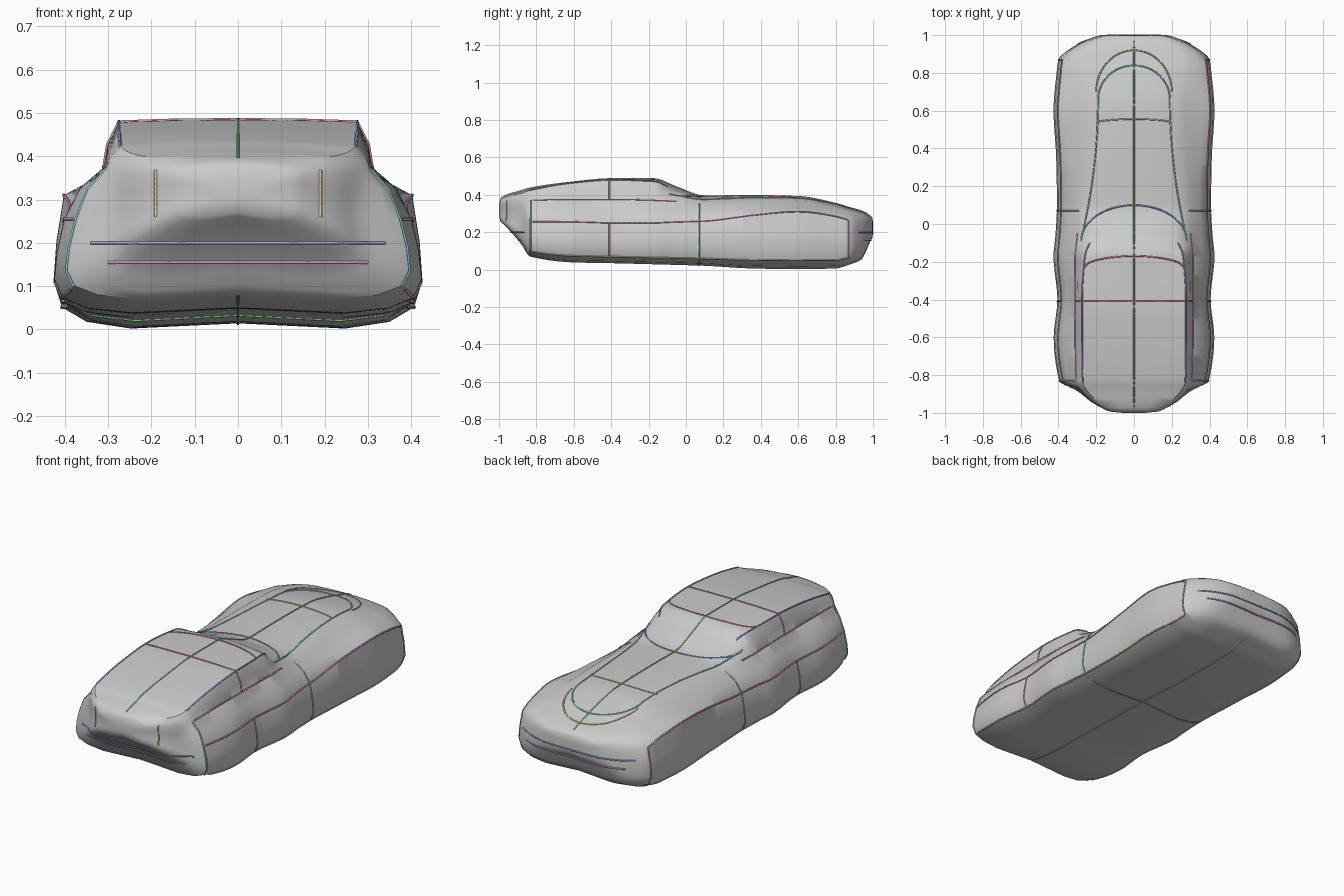
import bpy, bmesh, math
from mathutils import Vector
from mathutils.bvhtree import BVHTree

if "Cube" in bpy.data.objects:
    bpy.data.objects.remove(bpy.data.objects["Cube"])

# Body stations: y, half width, bottom, crease z, deck edge x z, roof/hood edge x z, centre top
S = [
    (-.985, .15, .250, .31, .15, .355, .11, .378, .388),
    (-.94, .23, .205, .275, .22, .360, .19, .394, .405),
    (-.88, .30, .135, .260, .28, .365, .25, .408, .421),
    (-.835, .395, .070, .255, .305, .37, .272, .424, .435),
    (-.60, .425, .038, .255, .310, .375, .275, .465, .468),
    (-.40, .406, .034, .250, .310, .375, .275, .480, .485),
    (-.17, .426, .028, .250, .310, .370, .260, .472, .485),
    (-.06, .416, .025, .255, .300, .365, .220, .425, .445),
    (.10, .408, .020, .260, .290, .352, .200, .383, .393),
    (.35, .412, .006, .290, .290, .350, .195, .386, .395),
    (.60, .426, .002, .310, .290, .350, .195, .380, .390),
    (.80, .410, .006, .285, .290, .330, .190, .348, .353),
    (.87, .400, .025, .265, .285, .315, .180, .328, .332),
    (.94, .320, .055, .250, .250, .295, .150, .308, .312),
    (.97, .26, .115, .240, .220, .282, .130, .295, .299),
    (.99, .20, .160, .230, .170, .268, .110, .280, .285),
]
Y0, Y1 = S[0][0], S[-1][0]


def station(y):
    """Monotone cubic interpolation of all station columns."""
    i = max(k for k in range(len(S) - 1) if S[k][0] <= y + 1e-6 or k == 0)
    h = S[i + 1][0] - S[i][0]
    t = (y - S[i][0]) / h

    def slope(k, c):
        if k in (0, len(S) - 1):
            a = min(k, len(S) - 2)
            return (S[a + 1][c] - S[a][c]) / (S[a + 1][0] - S[a][0])
        a = (S[k][c] - S[k - 1][c]) / (S[k][0] - S[k - 1][0])
        b = (S[k + 1][c] - S[k][c]) / (S[k + 1][0] - S[k][0])
        return 2 * a * b / (a + b) if a * b > 0 else 0

    return [(2*t**3 - 3*t*t + 1) * S[i][c] + (t**3 - 2*t*t + t) * h * slope(i, c)
            + (3*t*t - 2*t**3) * S[i + 1][c] + (t**3 - t*t) * h * slope(i + 1, c)
            for c in range(1, 9)]


def half_ring(y):
    """Right half of a cross-section, keel to roof centre."""
    w, zb, zs, xd, zd, xr, zr, zt = station(y)
    wc = .945 * w
    p = [(0, zb + .012), (.58 * w, zb), (.82 * w, zb + .05 * (zs - zb)),
         (.955 * w, zb + .16 * (zs - zb)),
         (w, zb + .36 * (zs - zb)), (.985 * w, zb + .65 * (zs - zb)), (wc, zs),
         (wc * .6 + xd * .4, zs * .4 + zd * .6), (xd, zd),
         (.75 * xd + .25 * xr, (zd + zr) / 2), (xr, zr),
         (.55 * xr, .3 * zr + .7 * zt), (0, zt)]
    return [Vector((x, y, z)) for x, z in p]


def flip(p):
    return Vector((-p.x, p.y, p.z))


# Body shell: closed loft
bm = bmesh.new()
N = 120
rows = []
for k in range(N + 1):
    h = half_ring(Y0 + (Y1 - Y0) * k / N)
    rows.append([bm.verts.new(p) for p in h + [flip(p) for p in h[-2:0:-1]]])


def cap(row, ys):
    """Concentric shrinking rings that crown an open end."""
    mid = sum((v.co for v in row), Vector()) / len(row)
    out = []
    for s, y in ys:
        out.append([bm.verts.new((v.co.x * s, y, mid.z + (v.co.z - mid.z) * s)) for v in row])
    return out


tail = cap(rows[0], [(.85, -.993), (.4, -1.0)])
nose = cap(rows[-1], [(.85, .997), (.4, 1.0)])
rows = tail[::-1] + rows + nose
for a, b in zip(rows, rows[1:]):
    for i in range(len(a)):
        j = (i + 1) % len(a)
        bm.faces.new((a[i], a[j], b[j], b[i]))
bm.faces.new(rows[0])
bm.faces.new(rows[-1])
bmesh.ops.recalc_face_normals(bm, faces=bm.faces)
tree = BVHTree.FromBMesh(bm)
mesh = bpy.data.meshes.new("body_shell")
bm.to_mesh(mesh)
bm.free()
body = bpy.data.objects.new("body_shell", mesh)
bpy.context.collection.objects.link(body)
bpy.context.view_layer.objects.active = body
body.select_set(True)
bpy.ops.object.shade_smooth_by_angle(angle=math.radians(35))

# Line colours
COLORS = {"green": (.25, .65, .25, 1), "red": (.75, .28, .33, 1), "blue": (.33, .38, .75, 1),
          "teal": (.25, .65, .65, 1), "pink": (.75, .3, .65, 1), "gold": (.75, .6, .3, 1)}
for n, c in COLORS.items():
    COLORS[n] = bpy.data.materials.new(n)
    COLORS[n].diffuse_color = c


def line(name, lines, color):
    """Thin styling lines as one curve object."""
    cu = bpy.data.curves.new(name, 'CURVE')
    cu.dimensions = '3D'
    cu.bevel_depth = .004
    cu.bevel_resolution = 1
    for pts in lines:
        if len(pts) > 1:
            s = cu.splines.new('POLY')
            s.points.add(len(pts) - 1)
            for q, p in zip(s.points, pts):
                q.co = (*p, 1)
    cu.materials.append(COLORS[color])
    bpy.context.collection.objects.link(bpy.data.objects.new(name, cu))


def both(pts):
    return [pts, [flip(p) for p in pts]]


def lengthwise(i, y0, y1, n=60):
    return [half_ring(y0 + (y1 - y0) * k / n)[i] for k in range(n + 1)]


def drape(pts, d):
    """Project points onto the shell along direction d."""
    d = Vector(d)
    hits = [tree.ray_cast(Vector(p) - 3 * d, d)[0] for p in pts]
    return [p for p in hits if p]


def arc(x, y0, y1, n=24):
    """Bow from (-x, y0) through (0, y1) in plan."""
    return [(x * math.sin(a), y0 + (y1 - y0) * math.cos(a), 0)
            for a in (math.pi * (k / n - .5) for k in range(n + 1))]


# Lengthwise lines
line("centre_line", [lengthwise(12, -.97, .97), lengthwise(0, -.83, .9)], "green")
line("roof_edges", both(lengthwise(10, -.84, -.1)), "blue")
line("waist_edges", both(lengthwise(8, -.82, -.05)), "red")
line("fender_creases", both(lengthwise(6, -.82, .87)), "pink")
line("sill_edges", both(lengthwise(3, -.8, .87)), "gold")

# Cross-section lines
line("roof_cross_line", both(half_ring(-.41)[8:]), "red")
line("rear_side_lines", both(half_ring(-.41)[3:7]), "red")
line("door_lines", both(half_ring(.07)[:9]), "green")
line("tail_corners", both(half_ring(-.83)[3:9]), "teal")
line("nose_corners", both(half_ring(.87)[3:7]), "pink")

# Window and bonnet outlines draped from above
down = (0, 0, -1)
line("windscreen_base", [drape(arc(.28, -.09, .10), down)], "blue")
line("windscreen_top", [drape(arc(.26, -.23, -.17), down)], "red")
sides = [[(s * (.19 + .09 * (1 - k / 16) ** 2), -.08 + .74 * k / 16, 0) for k in range(17)]
         for s in (1, -1)]
line("bonnet_sides", [drape(p, down) for p in sides], "teal")
line("bonnet_tip", [drape(arc(.19, .66, .84), down)], "teal")
line("nose_bow", [drape(arc(.2, .7, .92), down)], "gold")
line("bonnet_cross_line", [drape(arc(.2, .535, .555), down)], "gold")

# Front and rear panel lines
for end, d in (("front", (0, 1, 0)), ("back", (0, -1, 0))):
    for k, (z, x, c) in enumerate([(.2, .34, "blue"), (.155, .3, "pink")]):
        pts = [(x * (i / 12 - 1), 0, z) for i in range(25)]
        line(f"{end}_panel_line_{k}", [drape(pts, d)], c)
line("front_panel_sides", both(drape([(.19, 0, .26 + .012 * i) for i in range(10)], (0, 1, 0))), "gold")

for m in bpy.data.materials:
    if m.users and not m.is_grease_pencil:
        m.use_nodes = True
        m.node_tree.nodes["Principled BSDF"].inputs["Base Color"].default_value = m.diffuse_color
